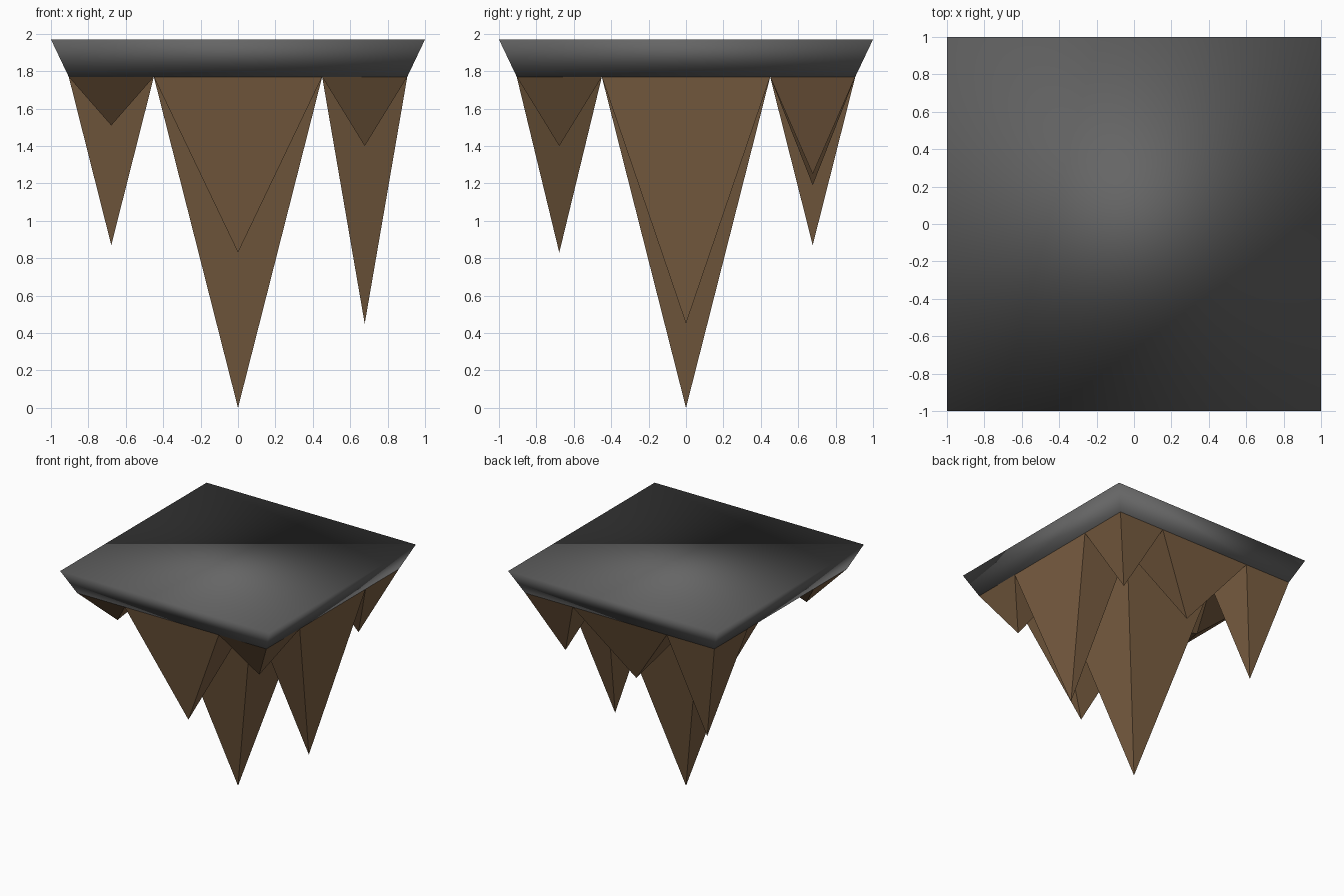
import bpy, bmesh

if "Cube" in bpy.data.objects:
    bpy.data.objects.remove(bpy.data.objects["Cube"])

TOP, BASE = 1.97, 1.77          # slab heights
GRID = [-0.905, -0.45, 0.45, 0.905]
# spike tip heights, rows from front (-y) to back, columns from left to right
TIPS = [[1.51, 0.83, 1.40],
        [1.60, 0.00, 0.45],
        [0.87, 1.19, 1.25]]


def material(name, color):
    m = bpy.data.materials.new(name)
    m.diffuse_color = (*color, 1)
    m.use_nodes = True
    m.node_tree.nodes["Principled BSDF"].inputs["Base Color"].default_value = m.diffuse_color
    return m


def make_object(name, bm, mat, smooth=False):
    bmesh.ops.recalc_face_normals(bm, faces=bm.faces)
    mesh = bpy.data.meshes.new(name)
    bm.to_mesh(mesh)
    bm.free()
    mesh.materials.append(mat)
    for p in mesh.polygons:
        p.use_smooth = smooth
    ob = bpy.data.objects.new(name, mesh)
    bpy.context.collection.objects.link(ob)


stone = material("dark grey stone", (0.13, 0.13, 0.13))
earth = material("brown earth", (0.20, 0.115, 0.055))

# Ground slab: a square that tapers downwards, softly shaded
bm = bmesh.new()
bmesh.ops.create_cube(bm, size=2)
for v in bm.verts:
    s, z = (1.0, TOP) if v.co.z > 0 else (0.905, BASE)
    v.co = (v.co.x * s, v.co.y * s, z)
make_object("ground_slab", bm, stone, smooth=True)

# Hanging spikes: one closed inverted pyramid per grid cell
for j, row in enumerate(TIPS):
    for i, tip in enumerate(row):
        x0, x1, y0, y1 = GRID[i], GRID[i + 1], GRID[j], GRID[j + 1]
        bm = bmesh.new()
        ring = [bm.verts.new((x, y, BASE)) for x, y in
                ((x0, y0), (x1, y0), (x1, y1), (x0, y1))]
        apex = bm.verts.new(((x0 + x1) / 2, (y0 + y1) / 2, tip))
        bm.faces.new(ring)
        for k in range(4):
            bm.faces.new((ring[k], ring[(k + 1) % 4], apex))
        make_object(f"hanging_spike_{j}_{i}", bm, earth)
